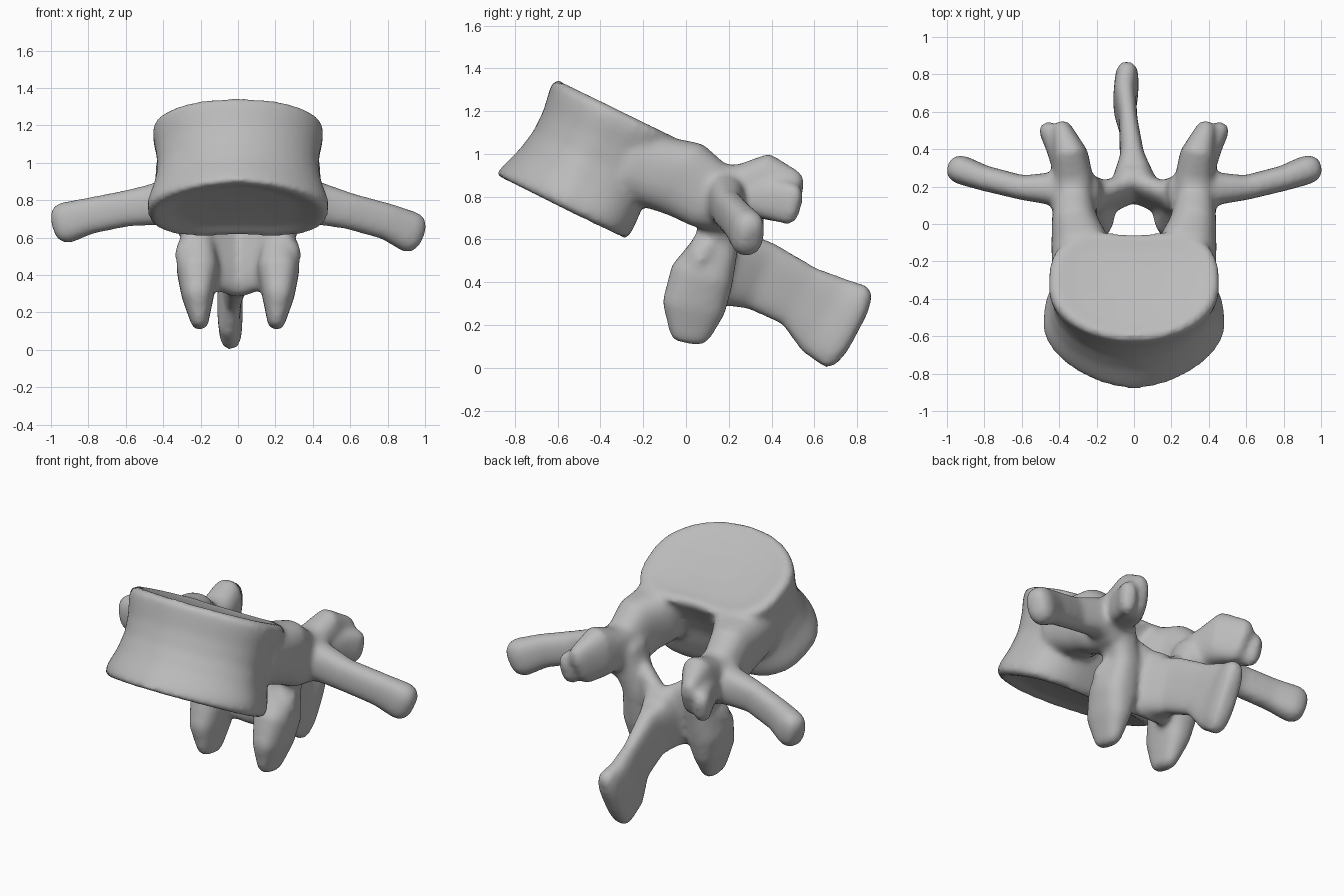
import bpy, bmesh, math
from mathutils import Vector

old = bpy.data.objects.get("Cube")
if old:
    bpy.data.objects.remove(old, do_unlink=True)

bone = bpy.data.materials.new("bone_grey")
bone.use_nodes = True
GREY = (0.5, 0.5, 0.5, 1)
bone.diffuse_color = GREY
bone.node_tree.nodes["Principled BSDF"].inputs["Base Color"].default_value = GREY

STEPS = 40
ANGLES = [2 * math.pi * i / STEPS for i in range(STEPS)]
parts = []


def spow(value, power):
    return math.copysign(abs(value) ** power, value)


def skin(name, rings):
    """Closed surface through a list of equal rings of points."""
    bm = bmesh.new()
    loops = [[bm.verts.new(p) for p in ring] for ring in rings]
    for a, b in zip(loops, loops[1:]):
        for i in range(STEPS):
            j = (i + 1) % STEPS
            bm.faces.new((a[i], a[j], b[j], b[i]))
    bm.faces.new(loops[0])
    bm.faces.new(loops[-1])
    bmesh.ops.recalc_face_normals(bm, faces=bm.faces)
    mesh = bpy.data.meshes.new(name)
    bm.to_mesh(mesh)
    bm.free()
    mesh.materials.append(bone)
    obj = bpy.data.objects.new(name, mesh)
    bpy.context.collection.objects.link(obj)
    parts.append(obj)


def limb(name, stations, hint, side=1, power=0.8):
    """Rounded limb; each station is x, y, z, half height along hint, half thickness."""
    pts = [Vector((s[0] * side, s[1], s[2])) for s in stations]
    rings = []
    last = len(pts) - 1
    for k, (p, s) in enumerate(zip(pts, stations)):
        t = (pts[min(k + 1, last)] - pts[max(k - 1, 0)]).normalized()
        up = Vector(hint)
        up = (up - t * up.dot(t)).normalized()
        out = t.cross(up)

        def ring(scale, push):
            return [p + t * push + up * (s[3] * scale * spow(math.cos(a), power))
                    + out * (s[4] * scale * spow(math.sin(a), power)) for a in ANGLES]
        r = min(s[3], s[4])
        if k == 0:
            rings.append(ring(0.7, -0.5 * r))
        rings.append(ring(1, 0))
        if k == last:
            rings.append(ring(0.85, 0.55 * r))
            rings.append(ring(0.5, 0.85 * r))
    skin(name, rings)


# Vertebral body: kidney sections stacked along a tilted axis
BACK = Vector((0, 0.9, -0.44)).normalized()
LOW, HIGH = Vector((0, -0.57, 0.75)), Vector((0, -0.32, 1.2))


def body_ring(h, width, front, back):
    ring = []
    for a in ANGLES:
        c, s = math.cos(a), math.sin(a)
        power = 0.65 if s > 0 else 1.17 - 0.2 * h
        x, v = width * spow(c, power), spow(s, power) * (back if s > 0 else front)
        if s > 0:
            v -= 0.1 * back * math.exp(-(x / (0.45 * width)) ** 2)
        ring.append(LOW.lerp(HIGH, h) + Vector((x, 0, 0)) + BACK * v)
    return ring


skin("vertebral_body", [body_ring(*r) for r in (
    (0.06, 0.15, 0.1, 0.1), (0.04, 0.33, 0.24, 0.24), (-0.02, 0.45, 0.335, 0.335),
    (0.02, 0.485, 0.355, 0.355), (0.12, 0.482, 0.342, 0.355), (0.3, 0.45, 0.315, 0.345),
    (0.5, 0.43, 0.3, 0.325), (0.7, 0.437, 0.305, 0.325), (0.88, 0.455, 0.325, 0.33),
    (0.98, 0.455, 0.335, 0.335), (1.02, 0.42, 0.31, 0.31), (0.99, 0.32, 0.23, 0.23),
    (0.97, 0.15, 0.1, 0.1))])

# Paired parts of the arch
for label, side in (("left", 1), ("right", -1)):
    limb(label + "_pedicle", [
        (0.27, -0.25, 0.95, 0.17, 0.17), (0.288, -0.1, 0.905, 0.175, 0.155),
        (0.315, 0.0, 0.88, 0.185, 0.125), (0.325, 0.11, 0.805, 0.165, 0.11),
        (0.32, 0.2, 0.77, 0.14, 0.1)], (0, 0, 1), side)
    limb(label + "_inferior_process", [
        (0.29, 0.17, 0.82, 0.11, 0.11), (0.215, 0.15, 0.6, 0.1, 0.085),
        (0.215, 0.075, 0.43, 0.15, 0.115), (0.215, 0.035, 0.28, 0.15, 0.085),
        (0.205, 0.02, 0.155, 0.1, 0.05)], (0, 1, 0), side)
    limb(label + "_superior_process", [
        (0.32, 0.12, 0.83, 0.12, 0.1), (0.325, 0.25, 0.83, 0.12, 0.105),
        (0.34, 0.37, 0.85, 0.155, 0.095), (0.377, 0.48, 0.8, 0.13, 0.06)],
        (0, 0, 1), side)
    limb(label + "_mammillary_knob", [
        (0.37, 0.28, 0.8, 0.08, 0.06), (0.42, 0.42, 0.785, 0.1, 0.055),
        (0.457, 0.495, 0.765, 0.1, 0.05)], (0, 0, 1), side)
    limb(label + "_lamina", [
        (0.24, 0.11, 0.62, 0.18, 0.07), (0.125, 0.15, 0.52, 0.2, 0.07),
        (-0.02, 0.22, 0.47, 0.2, 0.075)], (0, 0.22, 0.95), side)

# Transverse processes, one drooping more than the other
for label, side, drop, lift in (("left", 1, 0.0, 0.0), ("right", -1, 0.05, 0.015)):
    limb(label + "_transverse_process", [
        (0.34, 0.18, 0.79, 0.14, 0.1), (0.46, 0.19, 0.775, 0.11, 0.085),
        (0.6, 0.195, 0.74 + lift, 0.097, 0.066), (0.8, 0.245, 0.685 + drop * 0.6, 0.098, 0.068),
        (0.925, 0.29, 0.628 + drop, 0.112, 0.078)], (0, 0, 1), side)

# Spinous process: thin blade with a thick slanted end
limb("spinous_process", [
    (0.0, 0.2, 0.47, 0.18, 0.13), (-0.01, 0.35, 0.43, 0.165, 0.065),
    (-0.03, 0.53, 0.335, 0.155, 0.05), (-0.05, 0.65, 0.245, 0.2, 0.062),
    (-0.038, 0.753, 0.19, 0.217, 0.065)], (0, 0.4, 0.9), power=0.65)

# Fuse all parts into one smooth bone
bpy.ops.object.select_all(action='DESELECT')
for obj in parts:
    obj.select_set(True)
bpy.context.view_layer.objects.active = parts[0]
bpy.ops.object.join()
vertebra = bpy.context.object
vertebra.name = "vertebra"
fuse = vertebra.modifiers.new("fuse", 'REMESH')
fuse.mode = 'VOXEL'
fuse.voxel_size = 0.016
fuse.use_smooth_shade = True
soften = vertebra.modifiers.new("soften", 'SMOOTH')
soften.factor = 0.5
soften.iterations = 14
